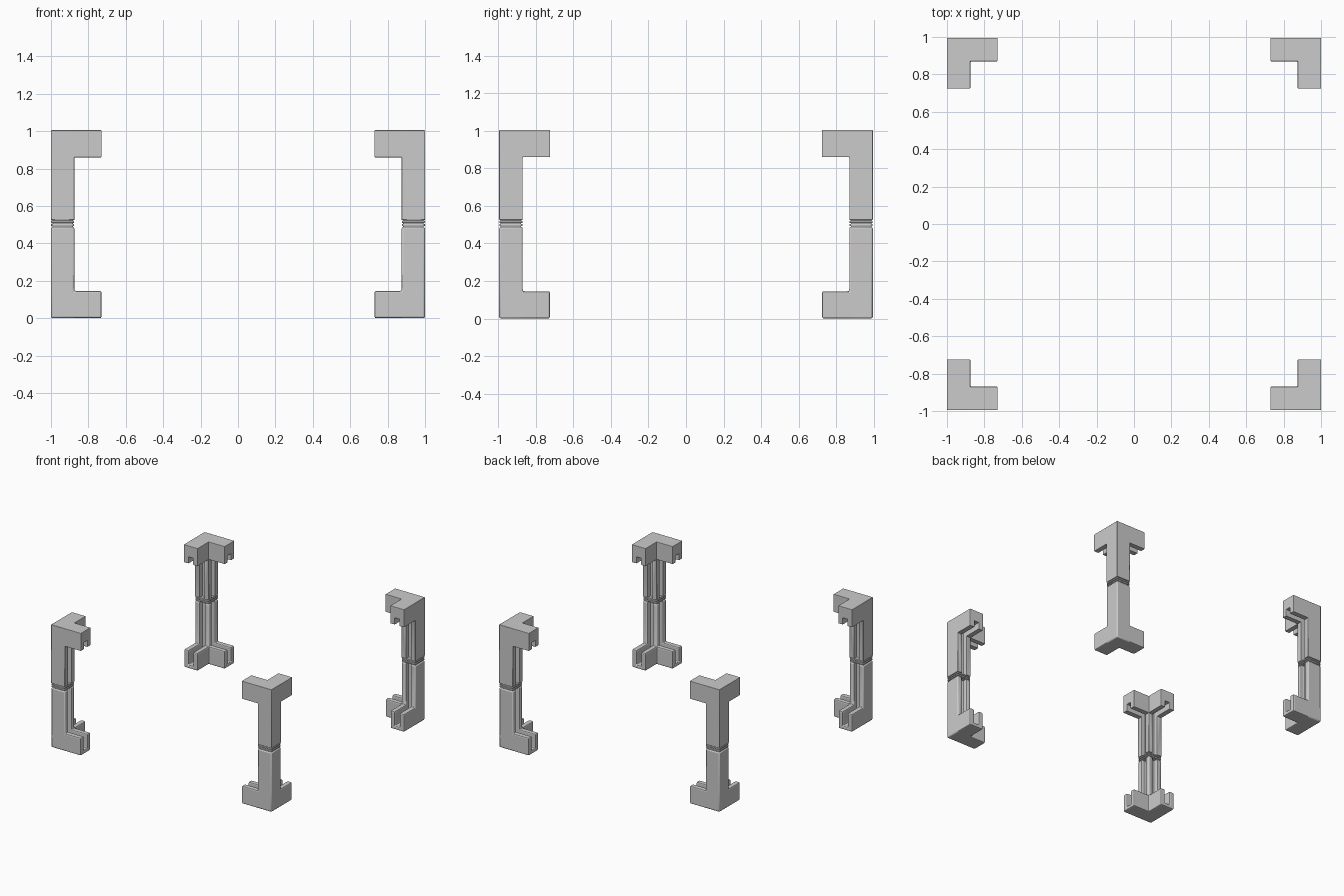
import bpy, bmesh
from mathutils import Matrix, Vector

if "Cube" in bpy.data.objects:
    bpy.data.objects.remove(bpy.data.objects["Cube"])

X, Y, H = 1.0, 0.995, 1.005     # outer extents of the set
W, ARM, T = 0.125, 0.27, 0.145  # post width, arm length, arm height
S0, S1, D = 0.042, 0.085, 0.035 # panel slot edges and depth in post


def box(name, a, b, hide=False):
    # a, b are opposite corners as (inset from x side, inset from y side, z)
    p = Vector((X - a[0], Y - a[1], a[2]))
    q = Vector((X - b[0], Y - b[1], b[2]))
    bm = bmesh.new()
    bmesh.ops.create_cube(bm, size=1)
    for v in bm.verts:
        v.co = Vector([min(p[i], q[i]) + (v.co[i] + 0.5) * abs(p[i] - q[i])
                       for i in range(3)])
    me = bpy.data.meshes.new(name)
    bm.to_mesh(me)
    bm.free()
    ob = bpy.data.objects.new(name, me)
    bpy.context.collection.objects.link(ob)
    if hide:
        ob.hide_render = True
        ob.hide_viewport = True
    return ob


def boolean(ob, other, op):
    m = ob.modifiers.new(op.lower(), 'BOOLEAN')
    m.object, m.operation, m.solver = other, op, 'EXACT'


def finish(ob, width):
    # soft edges, then repeat the piece at all four corners
    b = ob.modifiers.new("round", 'BEVEL')
    b.width, b.segments, b.limit_method = width, 2, 'ANGLE'
    b.use_clamp_overlap = True
    m = ob.modifiers.new("corners", 'MIRROR')
    m.use_axis = (True, True, False)
    m.use_mirror_merge = False
    bpy.ops.object.select_all(action='DESELECT')
    ob.select_set(True)
    bpy.context.view_layer.objects.active = ob
    bpy.ops.object.shade_smooth_by_angle(angle=0.6)


def bracket(name, z_end, z_mid, slot_floor):
    s = 1 if z_mid > z_end else -1
    z_arm = z_end + s * T
    z_slot = z_end + s * slot_floor
    # post with two arms
    ob = box(name, (0, 0, z_end), (W, W, z_mid))
    boolean(ob, box(name + "_arm_x", (0, 0, z_end), (ARM, W, z_arm), True), 'UNION')
    boolean(ob, box(name + "_arm_y", (0, 0, z_end), (W, ARM, z_arm), True), 'UNION')
    # slots that hold the wall panels
    far = z_mid + s * 0.1
    boolean(ob, box(name + "_slot_x", (W - D, S0, z_slot), (0.4, S1, far), True), 'DIFFERENCE')
    boolean(ob, box(name + "_slot_y", (S0, W - D, z_slot), (S1, 0.4, far), True), 'DIFFERENCE')
    finish(ob, 0.009)


bracket("lower_corner_bracket", 0.0, 0.488, 0.03)
bracket("upper_corner_bracket", H, 0.525, 0.09)

# joint between the halves: inset core and two thin collars
e = 0.008
for name, inset, z0, z1 in (("joint_core", e, 0.46, 0.55),
                            ("lower_joint_collar", 0.001, 0.492, 0.504),
                            ("upper_joint_collar", 0.001, 0.509, 0.521)):
    ob = box(name, (inset, inset, z0), (W - inset, W - inset, z1))
    if name == "joint_core":
        # keep the core out of the slots
        boolean(ob, box("core_slot_x", (W - D, S0, 0.4), (0.4, S1, 0.488), True), 'DIFFERENCE')
        boolean(ob, box("core_slot_y", (S0, W - D, 0.4), (S1, 0.4, 0.488), True), 'DIFFERENCE')
        boolean(ob, box("core_slot_x_top", (W - D, S0, 0.525), (0.4, S1, 0.6), True), 'DIFFERENCE')
        boolean(ob, box("core_slot_y_top", (S0, W - D, 0.525), (S1, 0.4, 0.6), True), 'DIFFERENCE')
    finish(ob, 0.003)
